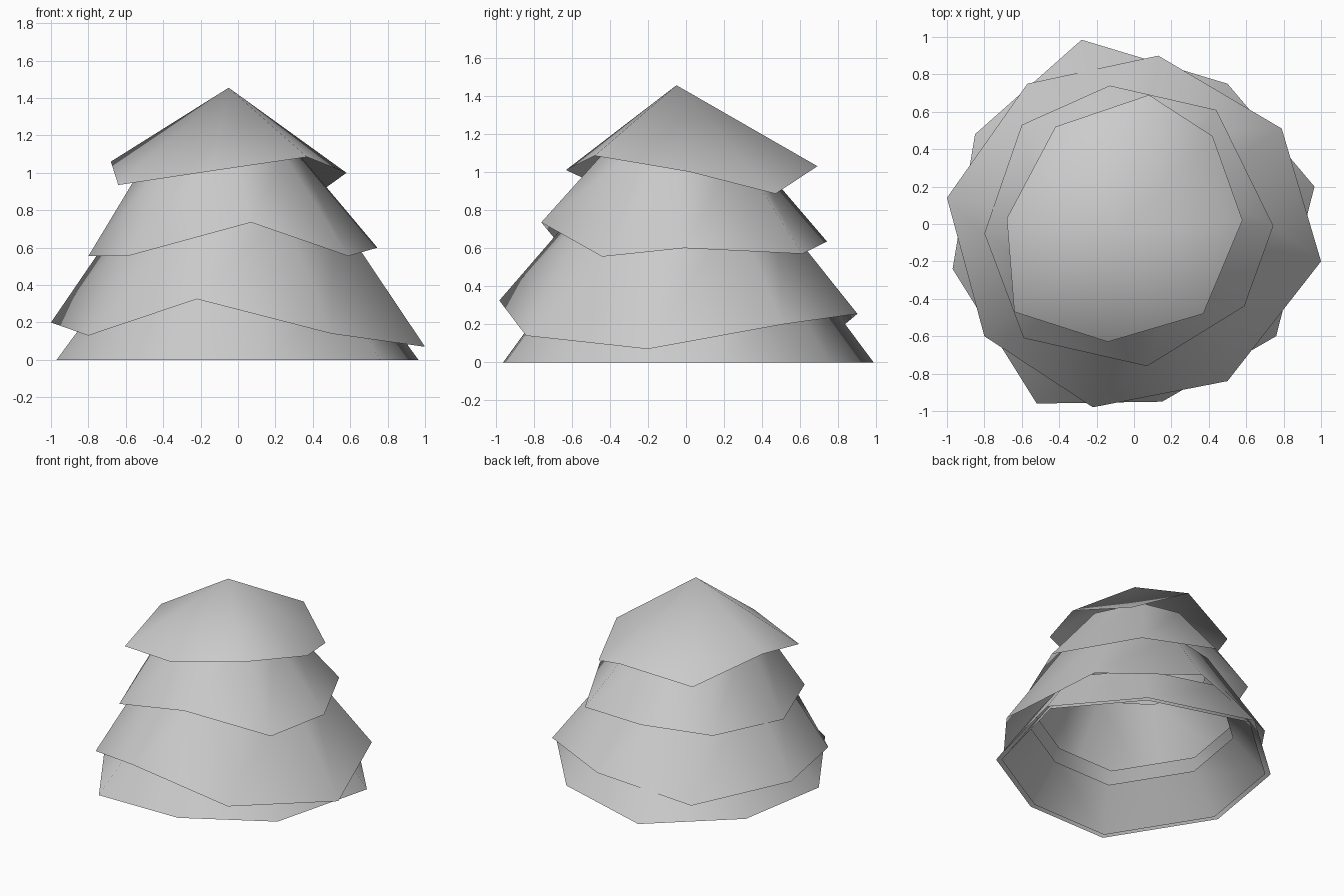
import bpy
import bmesh

# Remove only the default cube
default_cube = bpy.data.objects.get("Cube")
if default_cube:
    bpy.data.objects.remove(default_cube, do_unlink=True)


def flat_colour(name, rgb):
    """One plain material with matching viewport and render colour."""
    material = bpy.data.materials.new(name)
    material.use_nodes = True
    colour = (*rgb, 1)
    material.diffuse_color = colour
    shader = material.node_tree.nodes["Principled BSDF"]
    shader.inputs["Base Color"].default_value = colour
    return material


def skirt_tier(name, rim, shift, scale, top, material):
    """Open skirt from an uneven rim up to a smaller ring, or to a single tip."""
    bm = bmesh.new()
    lower = [bm.verts.new(point) for point in rim]
    count = len(lower)

    if scale == 0:
        tip = bm.verts.new((*shift, top))
        for i in range(count):
            bm.faces.new((lower[i], lower[(i + 1) % count], tip))
    else:
        upper = [bm.verts.new((x * scale + shift[0], y * scale + shift[1], top))
                 for x, y, z in rim]
        for i in range(count):
            j = (i + 1) % count
            bm.faces.new((lower[i], lower[j], upper[j], upper[i]))

    for face in bm.faces:
        face.smooth = True
    bm.normal_update()
    mesh = bpy.data.meshes.new(name)
    bm.to_mesh(mesh)
    bm.free()
    mesh.materials.append(material)
    tier = bpy.data.objects.new(name, mesh)
    bpy.context.collection.objects.link(tier)


grey = flat_colour("light_grey", (0.6, 0.6, 0.6))

# Uneven eight-sided rims, counter-clockwise from the +x side
ground_outline = [(.965, .2), (.5, .75), (-.28, .985), (-.85, .48),
                  (-.97, -.24), (-.52, -.96), (.15, -.95), (.76, -.6)]
ground_rim = [(x, y, 0) for x, y in ground_outline]
inner_rim = [(x * .96, y * .96, 0) for x, y in ground_outline]

lower_rim = [(1, -.2, .07), (.79, .51, .2), (.13, .9, .255), (-.57, .75, .13),
             (-1, .14, .2), (-.8, -.6, .13), (-.22, -.98, .325), (.5, -.84, .14)]

middle_rim = [(.745, -.01, .6), (.44, .61, .57), (-.13, .74, .635), (-.6, .53, .595),
              (-.8, -.05, .555), (-.59, -.61, .555), (.07, -.76, .735), (.59, -.44, .555)]

top_rim = [(.58, .02, 1), (.42, .47, .885), (.08, .69, 1.03), (-.42, .52, .92),
           (-.68, .03, 1.06), (-.64, -.47, .935), (-.14, -.63, 1.01), (.37, -.48, 1.085)]

# Stacked foliage skirts, bottom to tip, with a short lining under the lowest
skirt_tier("ground_lining", inner_rim, (.02, 0), .77, .26, grey)
skirt_tier("ground_tier", ground_rim, (0, 0), .72, .37, grey)
skirt_tier("lower_tier", lower_rim, (-.04, -.03), .55, .8, grey)
skirt_tier("middle_tier", middle_rim, (-.06, -.04), .51, 1.105, grey)
skirt_tier("top_tier", top_rim, (-.05, -.05), 0, 1.455, grey)
